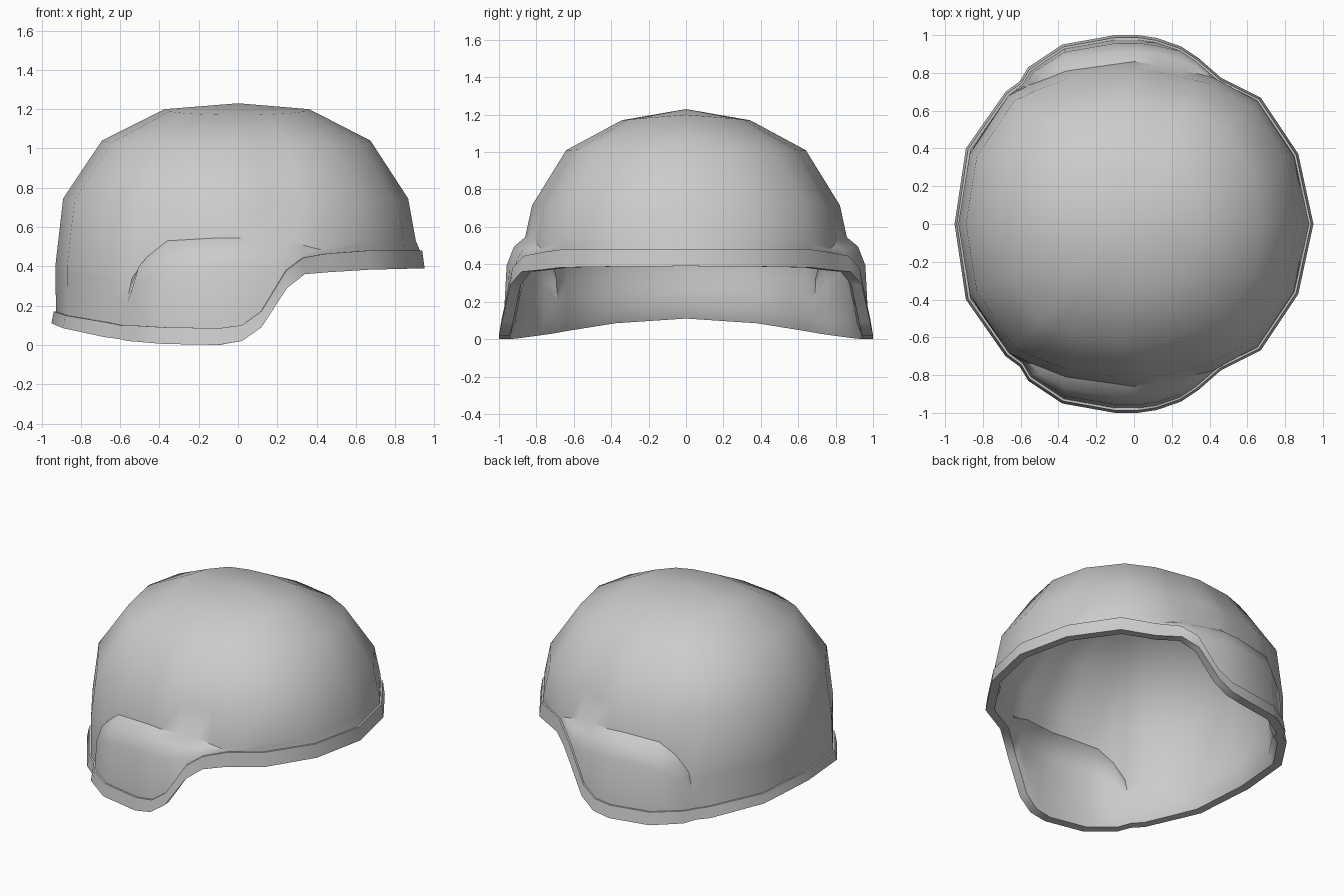
import bpy, bmesh, math

if "Cube" in bpy.data.objects:
    bpy.data.objects.remove(bpy.data.objects["Cube"])

# Half outline, back to front: rim x, rim y, rim bottom z, rim top z, waist x, waist y, waist z, ear bulge?
COLS = [
    (-.95, 0, .11, .17, -.93, 0, .40, 0),
    (-.89, .40, .085, .15, -.87, .37, .40, 0),
    (-.68, .70, .04, .115, -.665, .68, .38, 0),
    (-.605, .755, .03, .10, -.54, .74, .34, 0),
    (-.56, .83, .02, .10, -.46, .77, .45, 1),
    (-.38, .95, .005, .09, -.36, .81, .53, 1),
    (-.10, 1.0, 0, .085, -.10, .846, .545, 1),
    (.02, 1.0, .02, .10, 0, .86, .545, 1),
    (.12, .985, .09, .17, .13, .84, .54, 1),
    (.25, .94, .29, .38, .26, .812, .53, 1),
    (.34, .88, .36, .445, .34, .795, .505, 1),
    (.46, .775, .37, .465, .42, .775, .485, 0),
    (.67, .67, .383, .48, .65, .65, .53, 0),
    (.87, .37, .388, .48, .845, .36, .53, 0),
    (.95, 0, .39, .48, .905, 0, .53, 0),
]
RING = COLS + [(c[0], -c[1], c[2], c[3], c[4], -c[5], c[6], c[7]) for c in COLS[-2:0:-1]]
TOP = 1.23


def outer_column(c):
    """Points of one meridian, from near the crown down to the top of the rim."""
    rx, ry, zb, zt, wx, wy, wz, ear = c
    side = abs(wy) / math.hypot(wx, wy)
    pts = [(wx * f, wy * f, z - .03 * side)
           for f, z in ((.40, 1.20), (.745, 1.04), (.957, .745))]
    pts.append((wx, wy, wz))
    sx, sy = rx * .975, ry * .975
    h = wz - zt
    for drop, out in ((min(.05, .3 * h), .52), (min(.15, .65 * h), .86)):
        f = out if ear else drop / h
        pts.append((wx + (sx - wx) * f, wy + (sy - wy) * f, wz - drop))
    pts.append((sx, sy, zt))
    return pts


def inner_column(c):
    """The lining side of the same meridian, ending at the rim bottom."""
    drops = (.06, .055, .04, .02, .01, 0, 0)
    pts = [(x * .935, y * .935, z - d) for (x, y, z), d in zip(outer_column(c), drops)]
    return pts + [(c[0] * .94, c[1] * .94, c[2])]


def rim_column(c):
    rx, ry, zb, zt = c[:4]
    return [(rx * f, ry * f, z) for f, z in ((.94, zt), (.974, zt), (.987, zt), (1, zb), (.94, zb))]


def loft(bm, columns, apex=None, flip=False):
    """Skin a closed ring of columns, with an optional crown vertex."""
    grid = [[bm.verts.new(p) for p in col] for col in columns]
    tip = bm.verts.new(apex) if apex else None
    for a, b in zip(grid, grid[1:] + grid[:1]):
        faces = [(a[i], b[i], b[i + 1], a[i + 1]) for i in range(len(a) - 1)]
        if tip:
            faces.append((tip, b[0], a[0]))
        for f in faces:
            bm.faces.new(f[::-1] if flip else f)


def finish(bm, name):
    mesh = bpy.data.meshes.new(name)
    bm.to_mesh(mesh)
    bm.free()
    ob = bpy.data.objects.new(name, mesh)
    bpy.context.collection.objects.link(ob)
    bpy.ops.object.select_all(action='DESELECT')
    ob.select_set(True)
    bpy.context.view_layer.objects.active = ob
    bpy.ops.object.shade_smooth_by_angle(angle=math.radians(38))
    return ob


# Helmet shell: outer dome with ear bulges, plus the inner surface
# RING runs clockwise seen from above
bm = bmesh.new()
loft(bm, [outer_column(c) for c in RING], (0, 0, TOP))
loft(bm, [inner_column(c) for c in RING], (0, 0, TOP - .06), flip=True)
for f in bm.faces:
    f.normal_update()
crown = max(bm.faces, key=lambda f: f.calc_center_median().z)
if crown.normal.z < 0:
    bmesh.ops.reverse_faces(bm, faces=bm.faces[:])
finish(bm, "helmet_shell")

# Raised edge band running round the opening
bm = bmesh.new()
loft(bm, [rim_column(c) for c in RING])
for f in bm.faces:
    f.normal_update()
lowest = min(bm.faces, key=lambda f: f.calc_center_median().z)
if lowest.normal.z > 0:
    bmesh.ops.reverse_faces(bm, faces=bm.faces[:])
finish(bm, "rim_band")
